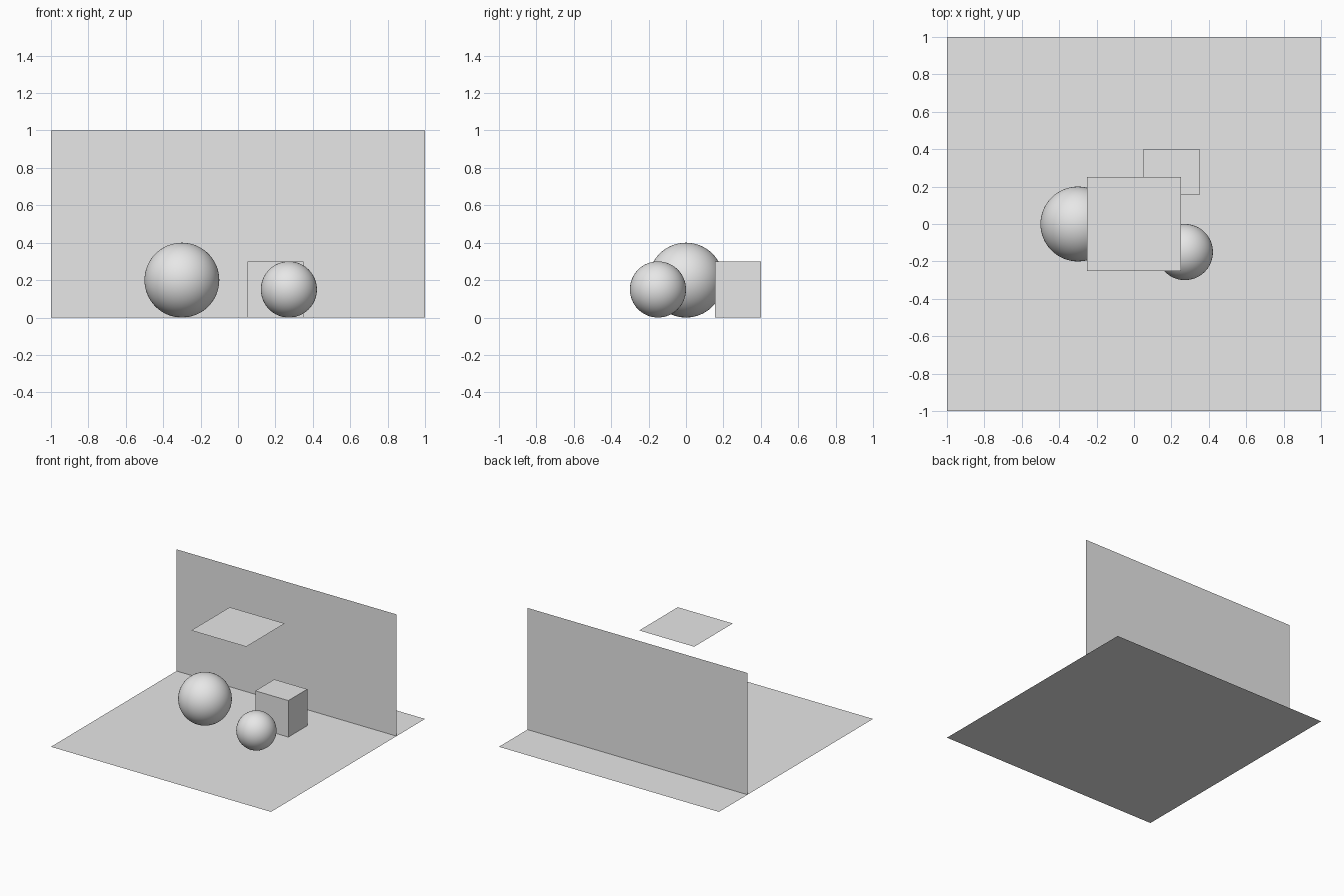
import bpy

cube = bpy.data.objects.get("Cube")
if cube:
    bpy.data.objects.remove(cube, do_unlink=True)

# One plain grey for everything
grey = bpy.data.materials.new("plain_grey")
grey.use_nodes = True
colour = (0.8, 0.8, 0.8, 1)
grey.diffuse_color = colour
grey.node_tree.nodes["Principled BSDF"].inputs["Base Color"].default_value = colour


def finish(name, scale=(1, 1, 1)):
    """Name the new primitive, apply its size and colour it."""
    obj = bpy.context.object
    obj.name = name
    obj.scale = scale
    bpy.ops.object.transform_apply(location=False, rotation=True, scale=True)
    obj.data.materials.append(grey)
    return obj


def sheet(name, location, width, depth, tilt=0):
    bpy.ops.mesh.primitive_plane_add(size=1, location=location)
    finish(name, (width, depth, 1)).rotation_euler.x = tilt


def ball(name, x, y, radius):
    bpy.ops.mesh.primitive_uv_sphere_add(
        segments=64, ring_count=32, radius=radius, location=(x, y, radius))
    finish(name)
    bpy.ops.object.shade_smooth()


# Flat sheets: floor, upright back wall and hovering panel
sheet("floor", (0, 0, 0), 2, 2)
sheet("back_wall", (0, 0.63, 0.5), 2, 1, tilt=1.570796)
sheet("overhead_panel", (0, 0, 0.87), 0.5, 0.5)

# Solids resting on the floor
ball("large_ball", -0.3, 0, 0.2)
ball("small_ball", 0.272, -0.15, 0.15)
bpy.ops.mesh.primitive_cube_add(size=1, location=(0.2, 0.277, 0.15))
finish("box", (0.3, 0.246, 0.3))
